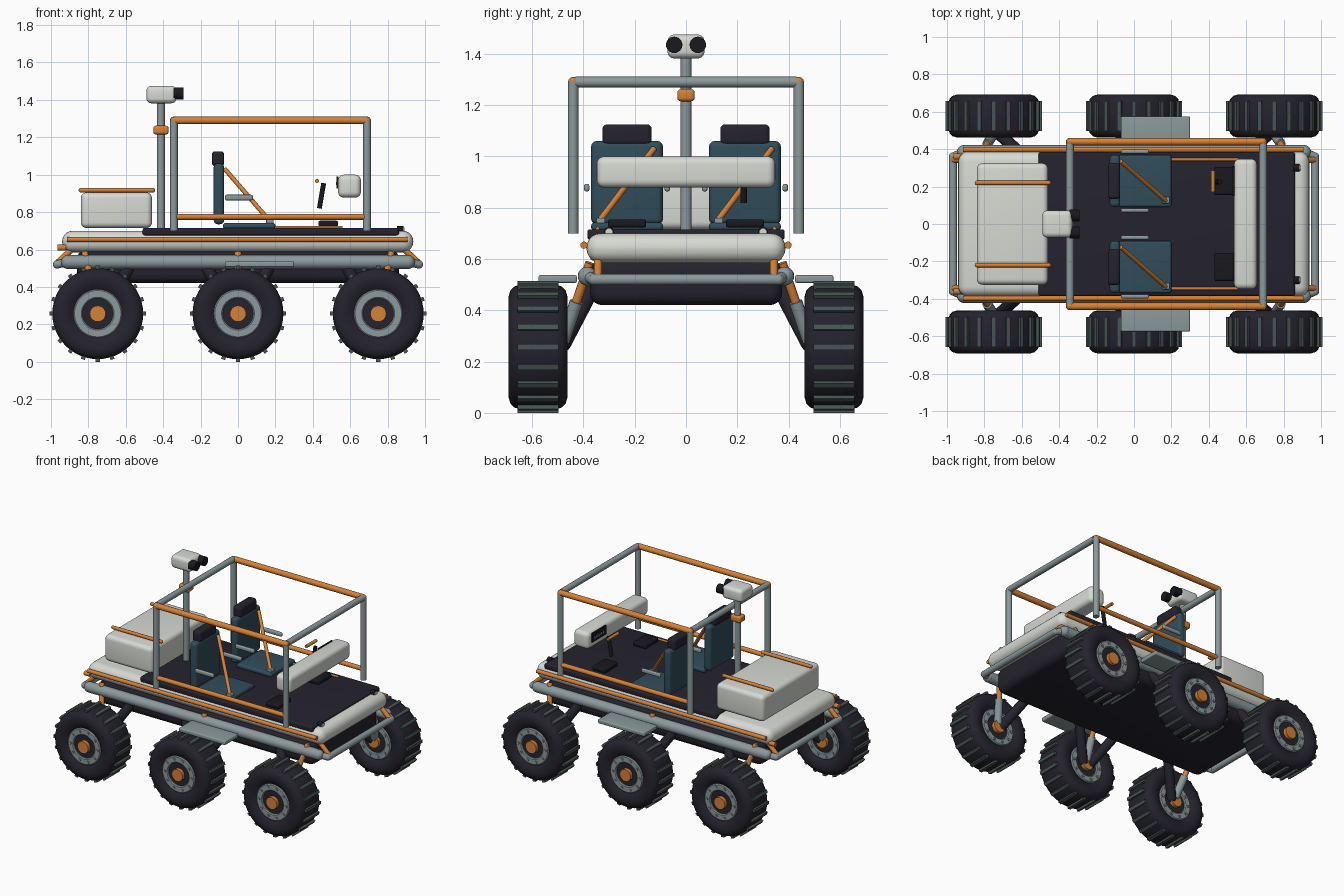
import bpy, bmesh, math
from mathutils import Vector, Matrix

cube = bpy.data.objects.get("Cube")
if cube:
    bpy.data.objects.remove(cube, do_unlink=True)


def material(name, *rgb):
    m = bpy.data.materials.new(name)
    m.use_nodes = True
    m.diffuse_color = (*rgb, 1)
    m.node_tree.nodes["Principled BSDF"].inputs["Base Color"].default_value = (*rgb, 1)
    return m


WHITE = material("warm white", 0.68, 0.70, 0.65)
ORANGE = material("orange", 0.68, 0.22, 0.035)
GREY = material("steel grey", 0.26, 0.32, 0.33)
DARK = material("charcoal", 0.018, 0.017, 0.027)
TEAL = material("dark teal", 0.03, 0.075, 0.105)
TREAD = material("tread grey", 0.065, 0.09, 0.085)
BLACK = material("black", 0.009, 0.009, 0.013)
parts = []


def place(name, data, loc=(0, 0, 0)):
    ob = bpy.data.objects.new(name, data)
    ob.location = loc
    bpy.context.collection.objects.link(ob)
    parts.append(ob)
    return ob


def to_mesh(name, bm, mat):
    bmesh.ops.recalc_face_normals(bm, faces=bm.faces)
    me = bpy.data.meshes.new(name)
    bm.to_mesh(me)
    bm.free()
    me.materials.append(mat)
    return me


def box(name, lo, hi, mat, bevel=0.0):
    """Box between two corners, with rounded edges."""
    lo, hi = Vector(lo), Vector(hi)
    size = hi - lo
    bm = bmesh.new()
    bmesh.ops.create_cube(bm, size=1, matrix=Matrix.Diagonal((*size, 1)))
    if bevel:
        bmesh.ops.bevel(bm, geom=bm.edges[:], offset=min(bevel, min(size) * 0.48),
                        segments=5, profile=0.5, affect='EDGES')
    return place(name, to_mesh(name, bm, mat), (lo + hi) / 2)


def tube(name, a, b, r, mat, sides=16, ball=False):
    """Round bar from a to b, optionally with ball ends."""
    a, b = Vector(a), Vector(b)
    d = b - a
    turn = d.to_track_quat('Z', 'Y').to_matrix().to_4x4()
    bm = bmesh.new()
    bmesh.ops.create_cone(bm, cap_ends=True, segments=sides, radius1=r, radius2=r,
                          depth=d.length, matrix=turn)
    if ball:
        for s in (-0.5, 0.5):
            bmesh.ops.create_uvsphere(bm, u_segments=sides, v_segments=8, radius=r,
                                      matrix=Matrix.Translation(d * s))
    return place(name, to_mesh(name, bm, mat), (a + b) / 2)


def lathe(name, profile, mat, steps=48):
    """Closed (radius, y) profile turned about the y axis."""
    bm = bmesh.new()
    vs = [bm.verts.new((r, y, 0)) for r, y in profile]
    es = [bm.edges.new((vs[i - 1], vs[i])) for i in range(len(vs))]
    bmesh.ops.spin(bm, geom=vs + es, cent=(0, 0, 0), axis=(0, 1, 0),
                   angle=math.tau, steps=steps, use_duplicate=False)
    bmesh.ops.remove_doubles(bm, verts=bm.verts, dist=1e-5)
    return to_mesh(name, bm, mat)


def both(half):
    """Closed symmetric profile from its positive half."""
    return half + [(r, -y) for r, y in reversed(half)]


# Shared wheel meshes
R, TRACK = 0.257, 0.577
tyre = lathe("tyre", both([(0.12, 0.085), (0.14, 0.10), (0.165, 0.112), (0.195, 0.115),
                           (0.22, 0.108), (0.236, 0.092), (0.243, 0.07)]), DARK)
rim = lathe("rim_ring", both([(0.082, 0.096), (0.088, 0.102), (0.124, 0.102), (0.13, 0.096)]), GREY)
disc = lathe("wheel_disc", both([(0.03, 0.09), (0.088, 0.09)]), DARK)
bm = bmesh.new()
for i in range(20):
    m = Matrix.Rotation(math.tau * i / 20, 4, 'Y') @ Matrix.Translation((R - 0.016, 0, 0))
    bmesh.ops.create_cube(bm, size=1, matrix=m @ Matrix.Diagonal((0.032, 0.16, 0.022, 1)))
cleats = to_mesh("tread_cleats", bm, TREAD)
bm = bmesh.new()
for i in range(10):
    a = math.tau * i / 10
    for s in (-1, 1):
        m = Matrix.Translation((0.107 * math.cos(a), s * 0.102, 0.107 * math.sin(a)))
        bmesh.ops.create_cone(bm, cap_ends=True, segments=8, radius1=0.009, radius2=0.009, depth=0.014,
                              matrix=m @ Matrix.Rotation(math.pi / 2, 4, 'X'))
bolts = to_mesh("rim_bolts", bm, GREY)

# Wheels and suspension
for side, s in (("left", 1), ("right", -1)):
    for pos, x in (("rear", -0.75), ("middle", 0), ("front", 0.75)):
        tag = f"{side}_{pos}_"
        c = Vector((x, s * TRACK, R))
        for data in (tyre, rim, disc, cleats, bolts):
            place(tag + data.name, data, c)
        tube(tag + "hub", c - Vector((0, 0.115, 0)), c + Vector((0, 0.115, 0)), 0.043, ORANGE, 24)
        out = (x > 0) - (x < 0)
        for k in ([-out] if out else [-1, 1]):
            tube(tag + "arm", (x + k * 0.165, s * 0.36, 0.50), (x + k * 0.03, s * 0.48, 0.27), 0.032, DARK, ball=True)
        top = Vector((x + out * 0.07, s * 0.375, 0.585))
        foot = Vector((x, s * 0.48, 0.28))
        mid = top.lerp(foot, 0.5)
        tube(tag + "shock_rod", top, mid, 0.018, ORANGE)
        tube(tag + "shock_body", mid, foot, 0.026, GREY)

# Body
box("underbody", (-0.86, -0.375, 0.42), (0.86, 0.375, 0.60), DARK, 0.05)
box("hull", (-0.94, -0.388, 0.585), (0.937, 0.388, 0.70), WHITE, 0.055)
box("deck", (-0.51, -0.385, 0.675), (0.86, 0.385, 0.716), DARK, 0.012)

# Side and end details, mirrored
for side, s in (("left", 1), ("right", -1)):
    tube(side + "_side_pipe", (-0.91, s * 0.385, 0.533), (0.91, s * 0.385, 0.533), 0.037, GREY, 20, True)
    tube(side + "_hull_rail", (-0.915, s * 0.398, 0.654), (0.905, s * 0.398, 0.654), 0.014, ORANGE)
    box(side + "_step", (-0.07, s * 0.5 - 0.075, 0.507), (0.30, s * 0.5 + 0.075, 0.537), GREY, 0.008)
    tube(side + "_deck_strip", (0.2, s * 0.345, 0.718), (0.56, s * 0.345, 0.718), 0.008, ORANGE)
    for end, e in (("front", 1), ("rear", -1)):
        tube(f"{side}_{end}_bumper_strut", (e * 0.89, s * 0.343, 0.60), (e * 0.965, s * 0.343, 0.53), 0.016, ORANGE)
        tube(f"{side}_{end}_bumper_arm", (e * 0.91, s * 0.385, 0.533), (e * 0.968, s * 0.36, 0.52), 0.022, GREY, 16, True)
    tube(side + "_tail_lamp", (-0.965, s * 0.36, 0.61), (-0.92, s * 0.36, 0.61), 0.016, ORANGE)
    tube(side + "_headlamp", (0.85, s * 0.30, 0.705), (0.885, s * 0.30, 0.705), 0.02, BLACK)
    tube(side + "_headlamp_lens", (0.884, s * 0.30, 0.705), (0.889, s * 0.30, 0.705), 0.014, WHITE)
for end, e in (("front", 1), ("rear", -1)):
    tube(end + "_bumper_bar", (e * 0.968, -0.35, 0.52), (e * 0.968, 0.35, 0.52), 0.022, GREY, 16, True)

# Roll cage
X0, X1, Y, Z = -0.343, 0.69, 0.44, 1.29
for s in (-1, 1):
    for x in (X0, X1):
        tube("cage_post", (x, s * Y, 0.70), (x, s * Y, Z), 0.021, GREY)
    tube("cage_top_rail", (X0, s * Y, Z), (X1, s * Y, Z), 0.02, ORANGE, 16, True)
    tube("cage_lower_rail", (X0, s * Y, 0.775), (X1, s * Y, 0.775), 0.016, ORANGE)
for x in (X0, X1):
    tube("cage_crossbar", (x, -Y + 0.01, Z), (x, Y - 0.01, Z), 0.021, GREY)

# Rear cargo box
box("cargo_box", (-0.84, -0.325, 0.715), (-0.46, 0.325, 0.905), WHITE, 0.03)
for s in (-1, 1):
    tube("cargo_rail", (-0.84, s * 0.22, 0.917), (-0.455, s * 0.22, 0.917), 0.012, ORANGE, 12, True)

# Sensor mast
tube("mast", (-0.412, 0, 0.69), (-0.412, 0, 1.40), 0.022, GREY)
box("mast_collar", (-0.453, -0.034, 1.215), (-0.371, 0.034, 1.262), ORANGE, 0.014)
box("camera_head", (-0.49, -0.072, 1.382), (-0.33, 0.072, 1.475), WHITE, 0.026)
for s in (-1, 1):
    tube("camera_lens", (-0.345, s * 0.046, 1.435), (-0.292, s * 0.046, 1.435), 0.032, BLACK, 24)

# Seats
for side, c in (("left", 0.23), ("right", -0.23)):
    box(side + "_seat_cushion", (-0.08, c - 0.14, 0.71), (0.2, c + 0.14, 0.742), TEAL, 0.014)
    box(side + "_seat_back", (-0.13, c - 0.14, 0.735), (-0.074, c + 0.14, 1.06), TEAL, 0.022)
    box(side + "_headrest", (-0.14, c - 0.096, 1.045), (-0.074, c + 0.096, 1.125), DARK, 0.018)
    tube(side + "_belt", (-0.07, c + 0.105, 1.03), (0.17, c - 0.105, 0.752), 0.012, ORANGE, 12)
    box(side + "_belt_buckle", (0.15, c - 0.12, 0.735), (0.19, c - 0.085, 0.76), GREY, 0.005)
    for k in (-1, 1):
        box(side + "_armrest", (-0.07, c + k * 0.157 - 0.011, 0.863), (0.08, c + k * 0.157 + 0.011, 0.893), GREY, 0.01)
    box(side + "_foot_pedal", (0.43, c - 0.075, 0.722), (0.535, c + 0.075, 0.755), BLACK, 0.012)

# Dashboard and controls
box("dashboard", (0.535, -0.348, 0.878), (0.657, 0.348, 1.0), WHITE, 0.03)
box("dash_screen", (0.527, 0.15, 0.925), (0.536, 0.31, 0.99), BLACK)
for i in range(5):
    y = 0.18 + 0.025 * i
    box("screen_mark", (0.525, y, 0.945), (0.528, y + 0.012, 0.962), GREY)
tube("control_stick", (0.435, 0.225, 0.82), (0.458, 0.225, 0.955), 0.013, BLACK)
tube("control_handle", (0.422, 0.17, 0.967), (0.422, 0.285, 0.967), 0.011, ORANGE, 12)

# Smooth round surfaces, keep hard edges
bpy.ops.object.select_all(action='DESELECT')
for ob in parts:
    ob.select_set(True)
bpy.context.view_layer.objects.active = parts[0]
bpy.ops.object.shade_smooth_by_angle(angle=math.radians(35))
